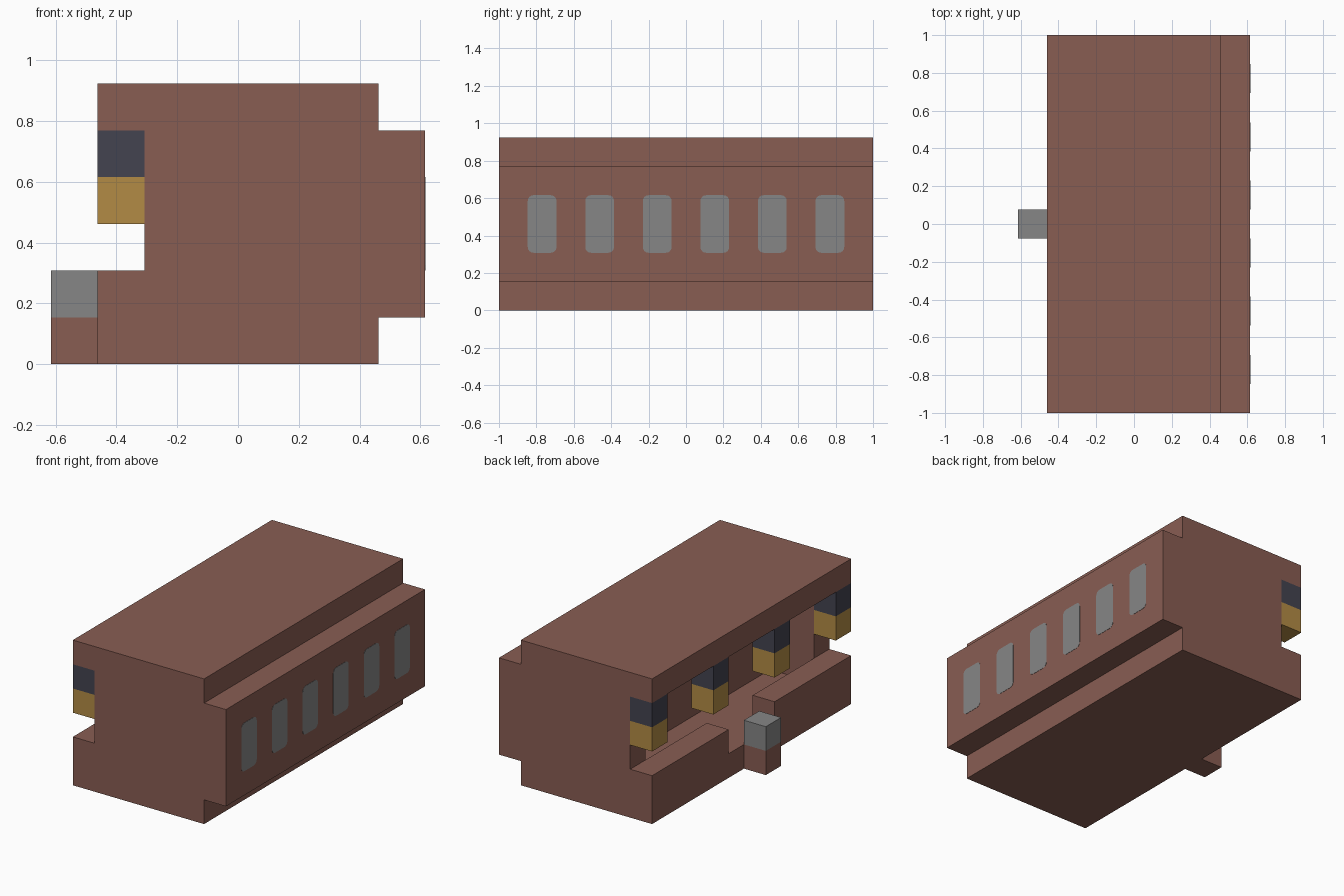
import bpy
import bmesh

U = 2 / 13  # building-block size; the model is 13 blocks long

cube = bpy.data.objects.get("Cube")
if cube:
    bpy.data.objects.remove(cube, do_unlink=True)


def make_material(name, rgb):
    mat = bpy.data.materials.new(name)
    mat.use_nodes = True
    color = (*rgb, 1)
    mat.diffuse_color = color
    mat.node_tree.nodes["Principled BSDF"].inputs["Base Color"].default_value = color
    return mat


brown = make_material("brown", (0.25, 0.11, 0.086))
grey = make_material("grey", (0.24, 0.24, 0.24))
gold = make_material("gold", (0.45, 0.26, 0.06))
navy = make_material("navy", (0.056, 0.056, 0.08))


def box(name, x, y, z, mat, round_corners=0):
    """Box from (min, max) ranges in blocks, optionally rounding edges along x."""
    bm = bmesh.new()
    bmesh.ops.create_cube(bm, size=1)
    for v in bm.verts:
        for axis, (low, high) in enumerate((x, y, z)):
            v.co[axis] = (high if v.co[axis] > 0 else low) * U
    if round_corners:
        along_x = [e for e in bm.edges
                   if abs(e.verts[0].co.x - e.verts[1].co.x) > 0.0001]
        bmesh.ops.bevel(bm, geom=along_x, offset=round_corners,
                        segments=4, profile=0.5, affect='EDGES')
    mesh = bpy.data.meshes.new(name)
    bm.to_mesh(mesh)
    bm.free()
    mesh.materials.append(mat)
    obj = bpy.data.objects.new(name, mesh)
    bpy.context.collection.objects.link(obj)
    return obj


# Main hull: floor, roof and the thick wall that bulges out on the left
END = 6.5
box("floor", (-3, 3), (-END, END), (0, 1), brown)
box("roof", (-3, 3), (-END, END), (5, 6), brown)
box("thick_wall", (0, 4), (-END, END), (1, 5), brown)

# End walls and low sills, mirrored front and back
for label, side in (("front", -1), ("back", 1)):
    wall = sorted((side * 5.5, side * END))
    sill = sorted((side * 1.5, side * END))
    box(label + "_end_wall", (-2, 0), wall, (1, 5), brown)
    box(label + "_sill", (-3, -2), sill, (1, 2), brown)

# Two-tone pillars hanging from the roof on the open side
for n in range(4):
    y = (n * 4 - END, n * 4 - END + 1)
    box(f"pillar_top_{n}", (-3, -2), y, (4, 5), navy)
    box(f"pillar_bottom_{n}", (-3, -2), y, (3, 4), gold)

# Post in front of the doorway
box("post_base", (-4, -3), (-0.5, 0.5), (0, 1), brown)
box("post_cap", (-4, -3), (-0.5, 0.5), (1, 2), grey)

# Rounded window plates on the bulging wall
for n in range(6):
    y = n * 2 - 5.5
    box(f"window_{n}", (3.99, 4.01), (y, y + 1), (2, 4), grey, 0.03)
